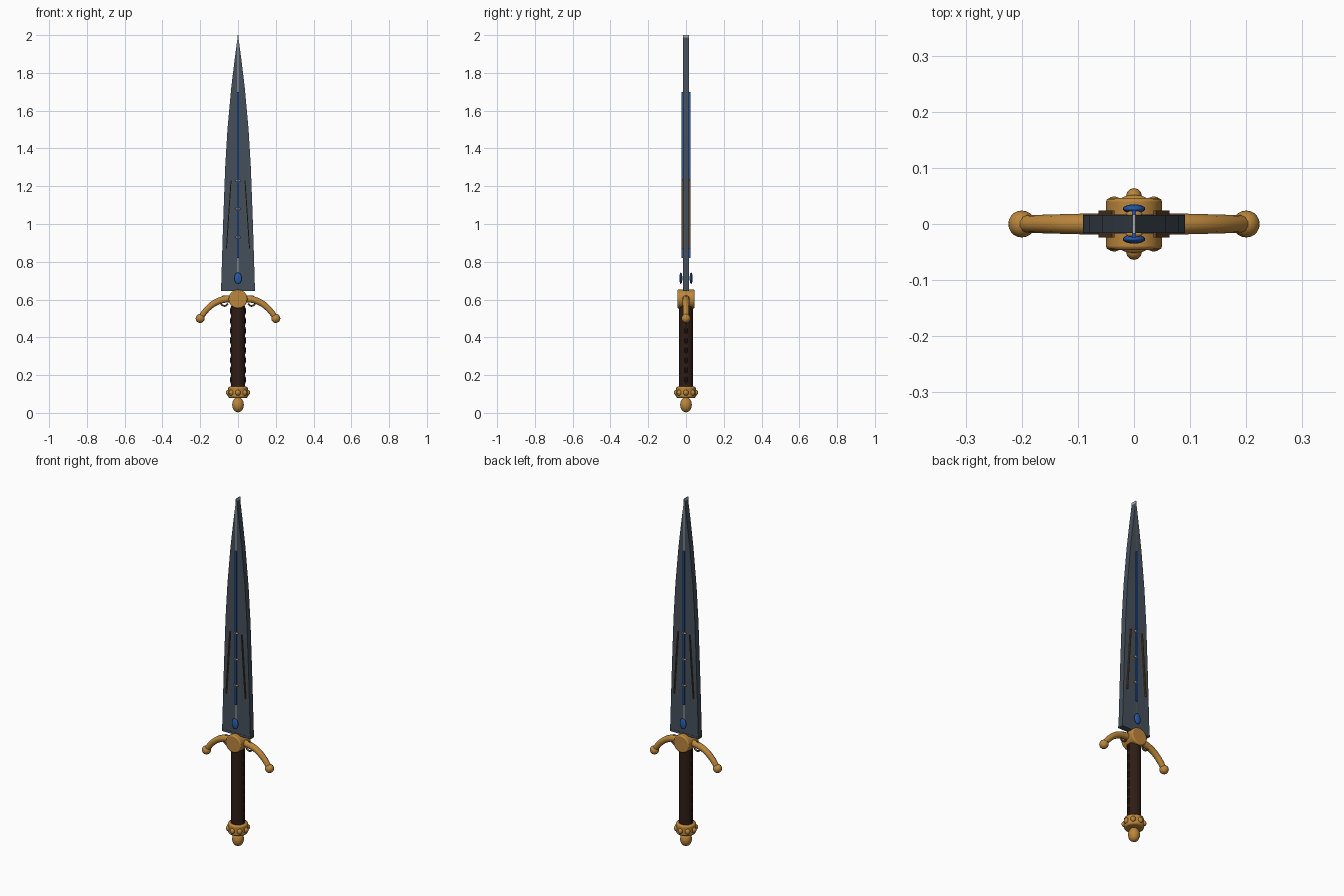
import bpy, bmesh
from math import pi, sin, cos, atan2, hypot, radians

if "Cube" in bpy.data.objects:
    bpy.data.objects.remove(bpy.data.objects["Cube"])


def material(name, rgb):
    m = bpy.data.materials.new(name)
    m.diffuse_color = (*rgb, 1)
    m.use_nodes = True
    m.node_tree.nodes["Principled BSDF"].inputs["Base Color"].default_value = m.diffuse_color
    return m


STEEL = material("dark_steel", (0.06, 0.08, 0.105))
SILVER = material("silver", (0.4, 0.42, 0.45))
GOLD = material("gold", (0.5, 0.24, 0.045))
BRONZE = material("dark_bronze", (0.12, 0.06, 0.02))
LEATHER = material("leather", (0.028, 0.012, 0.008))
BLUE = material("blue", (0.02, 0.1, 0.4))


def finish(name, mat, smooth=True, bevel=0):
    o = bpy.context.object
    o.name = name
    o.data.materials.append(mat)
    if smooth:
        bpy.ops.object.shade_smooth_by_angle(angle=radians(35))
    if bevel:
        b = o.modifiers.new("bevel", 'BEVEL')
        b.width, b.segments = bevel, 2
    return o


def ball(name, loc, size, mat, seg=20):
    bpy.ops.mesh.primitive_uv_sphere_add(segments=seg, ring_count=seg // 2, radius=1, location=loc)
    bpy.context.object.scale = size
    return finish(name, mat)


def box(name, loc, size, mat, rot=(0, 0, 0)):
    bpy.ops.mesh.primitive_cube_add(size=1, location=loc, rotation=rot)
    bpy.context.object.scale = size
    return finish(name, mat, False)


def cylinder(name, z, r, depth, mat, sides=24, rot=(0, 0, 0), bevel=0):
    bpy.ops.mesh.primitive_cylinder_add(vertices=sides, radius=r, depth=depth,
                                        location=(0, 0, z), rotation=rot)
    return finish(name, mat, True, bevel)


def tube(name, pts, r, mat):
    # pts: (x, z, radius factor)
    c = bpy.data.curves.new(name, 'CURVE')
    c.dimensions = '3D'
    c.bevel_depth, c.bevel_resolution = r, 3
    c.use_fill_caps = True
    s = c.splines.new('POLY')
    s.points.add(len(pts) - 1)
    for p, (x, z, f) in zip(s.points, pts):
        p.co = (x, 0, z, 1)
        p.radius = f
    s.use_smooth = True
    c.materials.append(mat)
    o = bpy.data.objects.new(name, c)
    bpy.context.collection.objects.link(o)
    return o


# Blade: flat tapered outline with thickness
half = [(0.09, 0.645), (0.079, 1.0), (0.068, 1.3), (0.056, 1.5),
        (0.036, 1.72), (0.018, 1.87), (0.002, 1.99)]
outline = half + [(-x, z) for x, z in reversed(half)]
bm = bmesh.new()
face = bm.faces.new([bm.verts.new((x, -0.016, z)) for x, z in outline])
ext = bmesh.ops.extrude_face_region(bm, geom=[face])
bmesh.ops.translate(bm, vec=(0, 0.032, 0),
                    verts=[v for v in ext["geom"] if isinstance(v, bmesh.types.BMVert)])
bmesh.ops.recalc_face_normals(bm, faces=bm.faces)
me = bpy.data.meshes.new("blade")
bm.to_mesh(me)
bm.free()
me.materials.append(STEEL)
bpy.context.collection.objects.link(bpy.data.objects.new("blade", me))

# Blade ridge and collar at its foot
box("blade_ridge", (0, 0, 1.36), (0.005, 0.034, 1.28), SILVER)
box("blade_collar", (0, 0, 0.65), (0.182, 0.034, 0.012), STEEL)

# Decoration on both faces of the blade
for s, side in ((-1, "front"), (1, "back")):
    box("fuller_" + side, (0, s * 0.02, 1.26), (0.008, 0.01, 0.88), BLUE)
    ball("blade_gem_" + side, (0, s * 0.027, 0.713), (0.02, 0.008, 0.03), BLUE)
    for z in (0.93, 1.08, 1.23):
        ball("inlay_dot_" + side, (0, s * 0.018, z), (0.015, 0.006, 0.007), GOLD, 12)
    for m in (-1, 1):
        x0, z0, x1, z1 = 0.061, 0.87, 0.037, 1.23
        box("inlay_line_" + side, (m * (x0 + x1) / 2, s * 0.02, (z0 + z1) / 2),
            (0.005, 0.008, hypot(x1 - x0, z1 - z0)), BRONZE,
            (0, m * atan2(x1 - x0, z1 - z0), 0))

# Guard hub, arms, end knobs and curls
cylinder("guard_hub", 0.603, 0.05, 0.092, GOLD, 16, (pi / 2, 0, 0), 0.006)
for m in (-1, 1):
    arm = []
    for i in range(15):
        t = i / 14
        # quadratic arc from hub to knob
        x = (1 - t) ** 2 * 0.03 + 2 * t * (1 - t) * 0.135 + t * t * 0.2
        z = (1 - t) ** 2 * 0.603 + 2 * t * (1 - t) * 0.61 + t * t * 0.5
        arm.append((m * x, z, 1.1 - 0.25 * t))
    tube("guard_arm", arm, 0.018, GOLD)
    ball("guard_knob", (m * 0.2, 0, 0.5), (0.024,) * 3, GOLD)
    curl = [(m * (0.072 + 0.021 * cos(a)), 0.592 + 0.026 * sin(a), 1)
            for a in [radians(-150 + 20 * k) for k in range(14)]]
    tube("guard_curl", curl, 0.005, BRONZE)

# Grip with wrap rings showing on its two edges
cylinder("grip", 0.35, 0.037, 0.43, LEATHER, 24)
for k in range(8):
    bpy.ops.mesh.primitive_torus_add(major_radius=0.035, minor_radius=0.008, major_segments=24,
                                     minor_segments=8, location=(0, 0, 0.175 + k * 0.052),
                                     rotation=(pi / 2, 0, 0))
    finish("grip_wrap", LEATHER)

# Pommel ring, studs and end knob
cylinder("pommel_ring", 0.109, 0.052, 0.06, GOLD, 24, bevel=0.008)
for k in range(8):
    a = k * pi / 4
    ball("pommel_stud", (0.05 * cos(a), 0.05 * sin(a), 0.107), (0.014, 0.014, 0.016), GOLD, 12)
ball("pommel_end", (0, 0, 0.043), (0.031, 0.031, 0.04), GOLD)
